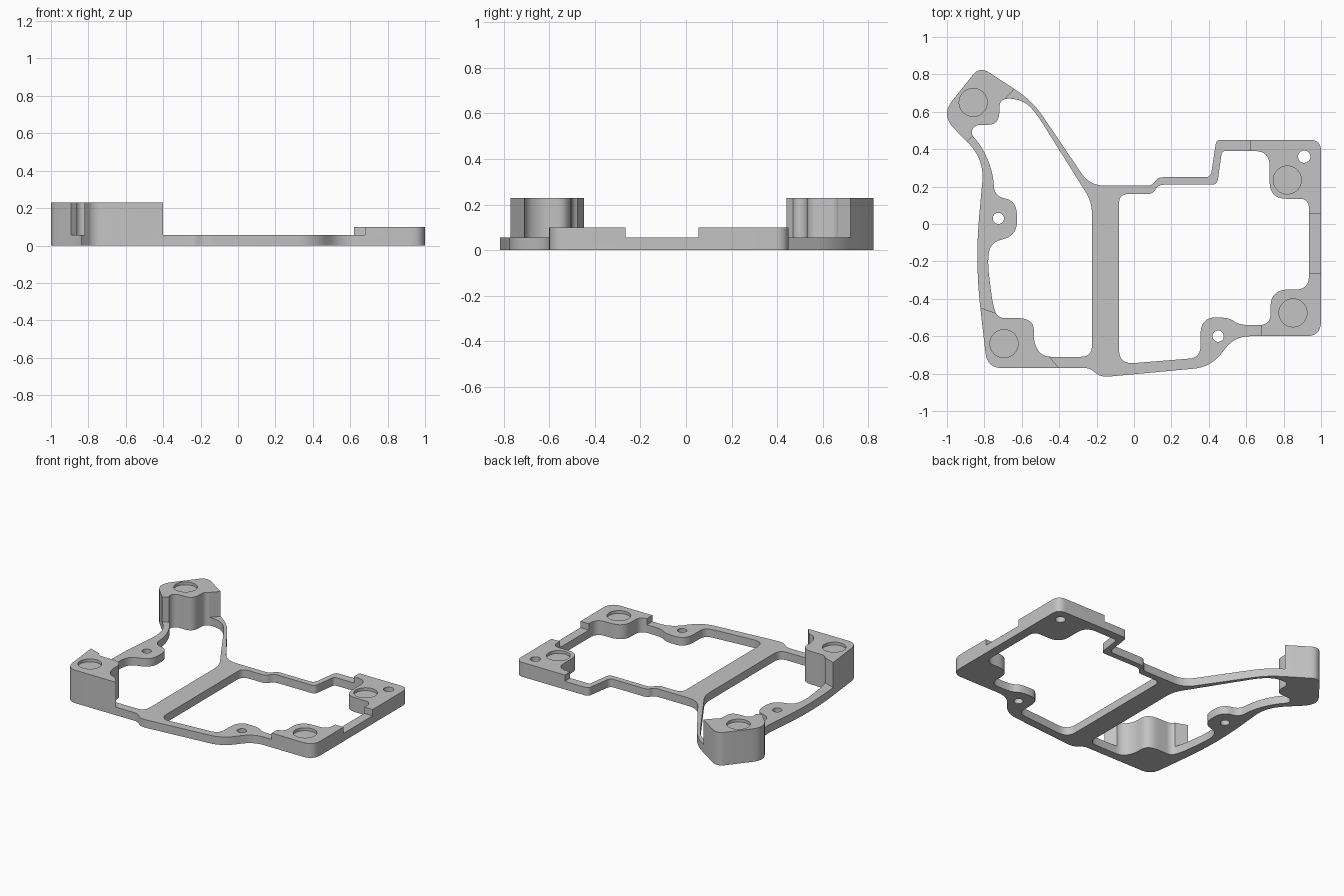
import bpy
import bmesh
import math
from mathutils import Vector

default_cube = bpy.data.objects.get("Cube")
if default_cube:
    bpy.data.objects.remove(default_cube, do_unlink=True)

BASE, PAD, POST, RECESS = 0.056, 0.1, 0.23, 0.02


def rounded(corners, steps=8):
    """Turn (x, y, cut) corners into a closed path with curved corners."""
    path = []
    count = len(corners)
    for i, (x, y, cut) in enumerate(corners):
        corner = Vector((x, y))
        ends = []
        for j in (i - 1, (i + 1) % count):
            edge = Vector(corners[j][:2]) - corner
            ends.append(corner + edge.normalized() * min(cut, edge.length * 0.49))
        for s in range(steps + 1):
            t = s / steps
            path.append(ends[0] * (1 - t) ** 2 + corner * 2 * t * (1 - t) + ends[1] * t * t)
    return path


def circle(x, y, radius, sides=40):
    angles = [math.tau * i / sides for i in range(sides)]
    return [Vector((x + radius * math.cos(a), y + radius * math.sin(a))) for a in angles]


def box(x0, y0, x1, y1):
    return [(x0, y0), (x1, y0), (x1, y1), (x0, y1)]


def prism(name, paths, bottom, top):
    """Extrude closed paths; inner paths become holes."""
    curve = bpy.data.curves.new(name, "CURVE")
    curve.dimensions = "2D"
    curve.fill_mode = "BOTH"
    curve.extrude = (top - bottom) / 2
    for path in paths:
        spline = curve.splines.new("POLY")
        spline.points.add(len(path) - 1)
        for point, co in zip(spline.points, path):
            point.co = (co[0], co[1], 0, 1)
        spline.use_cyclic_u = True
    helper = bpy.data.objects.new(name + "_path", curve)
    bpy.context.collection.objects.link(helper)
    bpy.context.view_layer.update()
    mesh = bpy.data.meshes.new_from_object(
        helper.evaluated_get(bpy.context.evaluated_depsgraph_get()))
    bpy.data.objects.remove(helper, do_unlink=True)
    bm = bmesh.new()
    bm.from_mesh(mesh)
    bmesh.ops.remove_doubles(bm, verts=bm.verts, dist=0.0001)
    bmesh.ops.translate(bm, verts=bm.verts, vec=(0, 0, (bottom + top) / 2))
    bmesh.ops.recalc_face_normals(bm, faces=bm.faces)
    bm.to_mesh(mesh)
    bm.free()
    obj = bpy.data.objects.new(name, mesh)
    bpy.context.collection.objects.link(obj)
    return obj


def carve(target, cutter):
    cutter.hide_render = True
    mod = target.modifiers.new("carve", "BOOLEAN")
    mod.operation = "DIFFERENCE"
    mod.solver = "EXACT"
    mod.object = cutter
    bpy.context.view_layer.update()
    carved = bpy.data.meshes.new_from_object(
        target.evaluated_get(bpy.context.evaluated_depsgraph_get()))
    target.modifiers.clear()
    target.data = carved
    bpy.data.objects.remove(cutter, do_unlink=True)


# Outer edge of the frame
outer = [
    (-.825, .843, .06), (-.544, .659, .1), (-.236, .205, .08), (.1, .205, .03),
    (.125, .25, .03), (.41, .25, .03), (.44, .45, .025), (1, .45, .06),
    (1, -.6, .08), (.54, -.6, .08), (.41, -.765, .09), (-.18, -.82, .05),
    (-.235, -.77, .03), (-.785, -.77, .08), (-.85, -.2, .25),
    (-.8, .345, .12), (-1.033, .583, .1)]

# Large openings on each side of the crossbar
left_opening = [
    (-.54, .62, .1), (-.225, .117, .06), (-.225, -.71, .06), (-.49, -.71, .05),
    (-.535, -.64, .04), (-.535, -.503, .09), (-.73, -.503, .04), (-.755, -.43, .06),
    (-.785, -.2, .1), (-.765, -.1, .05), (-.625, -.06, .08), (-.625, .12, .08),
    (-.745, .15, .05), (-.755, .28, .08), (-.81, .41, .08), (-.875, .485, .03),
    (-.85, .53, .03), (-.72, .53, .1), (-.72, .67, .05), (-.62, .67, .05)]
right_opening = [
    (-.08, .16, .05), (.1, .16, .03), (.13, .21, .03), (.445, .21, .03),
    (.47, .39, .02), (.725, .39, .08), (.725, .135, .09), (.935, .135, .05),
    (.935, -.35, .07), (.73, -.35, .1), (.73, -.54, .06), (.56, -.54, .06),
    (.51, -.5, .06), (.355, -.5, .1), (.355, -.715, .06), (-.08, -.75, .08)]

# Screw holes
screw_holes = [circle(-.725, .03, .03), circle(.45, -.6, .03), circle(.91, .36, .033)]

frame = prism("mounting_frame",
              [rounded(outer), rounded(left_opening), rounded(right_opening)] + screw_holes,
              0, POST)

# Lower everything except the corner posts and pads to the thin base height
back_post = [(-.93, .405), (-.84, .49), (-.705, .5), (-.705, .652), (-.585, .78),
             (-.7, 1), (-1.2, 1), (-1.2, .405)]
front_post = [(-1, -.385), (-.7, -.49), (-.47, -.49), (-.47, -.69), (-.35, -.83), (-1, -.83)]
back_pad = box(.62, .055, 1.1, .5)
front_pad = box(.68, -.7, 1.1, -.265)
carve(frame, prism("base_cutter",
                   [box(-1.5, -1.5, 1.5, 1.5), back_post, front_post, back_pad, front_pad],
                   BASE, POST + 0.1))

# Trim the right-hand pads lower than the left-hand posts
carve(frame, prism("pad_cutter", [box(0.2, -1.2, 1.2, 1.2)], PAD, POST + 0.2))

# Shallow round recesses on the posts and pads
for x, y, top in ((-.86, .65, POST), (-.695, -.64, POST), (.82, .235, PAD), (.85, -.475, PAD)):
    carve(frame, prism("recess_cutter", [circle(x, y, .075)], top - RECESS, top + 0.1))

# Plain grey finish
grey = bpy.data.materials.new("light_grey")
grey.use_nodes = True
colour = (0.55, 0.55, 0.55, 1)
grey.diffuse_color = colour
grey.node_tree.nodes["Principled BSDF"].inputs["Base Color"].default_value = colour
frame.data.materials.clear()
frame.data.materials.append(grey)

bpy.ops.object.select_all(action="DESELECT")
frame.select_set(True)
bpy.context.view_layer.objects.active = frame
bpy.ops.object.shade_smooth_by_angle(angle=math.radians(30))
